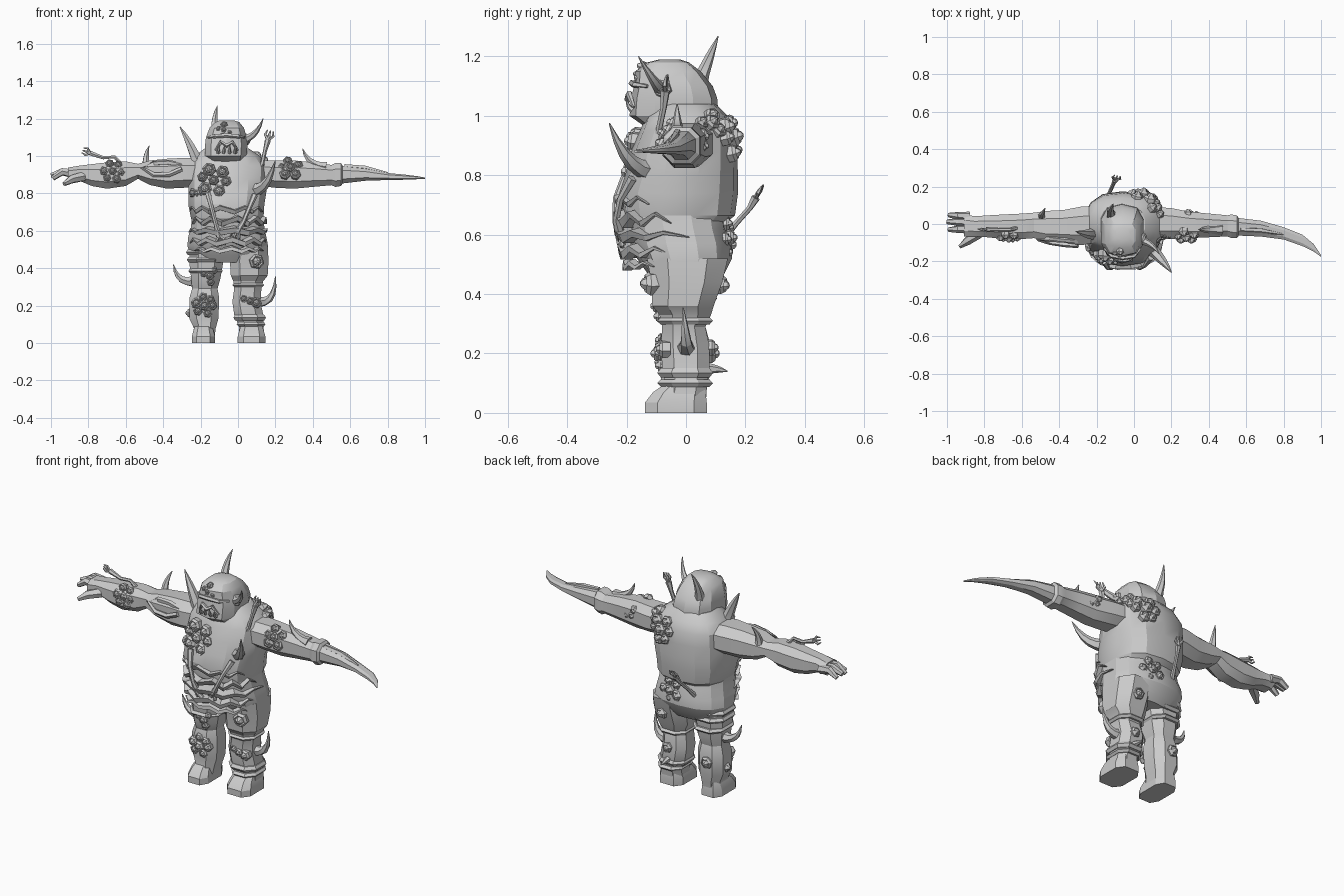
import bpy, bmesh, math, random
from mathutils import Vector

random.seed(4)
TAU = math.tau
grey = bpy.data.materials.new("stone grey")
grey.diffuse_color = (0.6, 0.6, 0.6, 1)


def finish(name, bm, angle=25):
    bmesh.ops.recalc_face_normals(bm, faces=bm.faces)
    me = bpy.data.meshes.new(name)
    bm.to_mesh(me)
    bm.free()
    me.materials.append(grey)
    ob = bpy.data.objects.new(name, me)
    bpy.context.collection.objects.link(ob)
    bpy.context.view_layer.objects.active = ob
    ob.select_set(True)
    bpy.ops.object.shade_smooth_by_angle(angle=math.radians(angle))
    ob.select_set(False)
    return ob


def skin(bm, rings):
    """Join rings of points into a capped solid."""
    vs = [[bm.verts.new(p) for p in r] for r in rings]
    n = len(vs[0])
    for a, b in zip(vs, vs[1:]):
        for i in range(n):
            j = (i + 1) % n
            bm.faces.new((a[i], a[j], b[j], b[i]))
    bm.faces.new(vs[0][::-1])
    bm.faces.new(vs[-1])


def oval(t, a, b, e=0.8):
    c, s = math.cos(t), math.sin(t)
    return a * math.copysign(abs(c) ** e, c), b * math.copysign(abs(s) ** e, s)


def upright(name, rows, n=12, e=0.8):
    """rows: z, x min, x max, y min, y max"""
    rings = []
    for z, x0, x1, y0, y1 in rows:
        pts = [oval(TAU * (i + 0.5) / n, (x1 - x0) / 2, (y1 - y0) / 2, e) for i in range(n)]
        rings.append([((x0 + x1) / 2 + x, (y0 + y1) / 2 + y, z) for x, y in pts])
    bm = bmesh.new()
    skin(bm, rings)
    return finish(name, bm)


def sideways(name, rows, n=8):
    """rows: x, y min, y max, z min, z max"""
    rings = []
    for x, y0, y1, z0, z1 in rows:
        pts = [oval(TAU * (i + 0.5) / n, (y1 - y0) / 2, (z1 - z0) / 2) for i in range(n)]
        rings.append([(x, (y0 + y1) / 2 + y, (z0 + z1) / 2 + z) for y, z in pts])
    bm = bmesh.new()
    skin(bm, rings)
    return finish(name, bm)


def add_tube(bm, path, radii, n=6):
    path = [Vector(p) for p in path]
    rings = []
    for i, p in enumerate(path):
        d = (path[min(i + 1, len(path) - 1)] - path[max(i - 1, 0)]).normalized()
        u = d.cross(Vector((0.31, 0.87, 0.38))).normalized()
        v = d.cross(u)
        rings.append([p + radii[i] * (u * math.cos(TAU * k / n) + v * math.sin(TAU * k / n)) for k in range(n)])
    skin(bm, rings)


def tube(name, path, radii, n=6):
    bm = bmesh.new()
    add_tube(bm, path, radii, n)
    return finish(name, bm)


def horn(name, base, mid, tip, r):
    a, m, b = Vector(base), Vector(mid), Vector(tip)
    pts = [a * (1 - t) ** 2 + m * 2 * t * (1 - t) + b * t * t for t in (0, .2, .4, .6, .8, 1)]
    tube(name, pts, [r * 1.35, r, r * .85, r * .65, r * .4, r * .08])


def boils(name, centre, normal, spots, r, spread=0.05):
    """Cluster of rimmed pustules facing along normal."""
    c, nrm = Vector(centre), Vector(normal).normalized()
    u = nrm.cross(Vector((0.2, 0.1, 1))).normalized()
    v = nrm.cross(u)
    bm = bmesh.new()
    for i in range(spots):
        a = TAU * i / max(spots - 1, 1) + random.uniform(-.2, .2)
        k = 0 if i == spots - 1 else spread
        p = c + (u * math.cos(a) + v * math.sin(a)) * k - nrm * k * 0.25
        s = r * random.uniform(0.8, 1.15)
        rings = []
        for rad, h in ((1.1, -.9), (1.15, .1), (.85, .5), (.65, .35), (.5, .75), (.2, .95)):
            rings.append([p + nrm * h * s + rad * s * (u * math.cos(TAU * q / 6) + v * math.sin(TAU * q / 6))
                          for q in range(6)])
        skin(bm, rings)
    finish(name, bm)


def claw_limb(name, pts, r):
    """Thin withered limb ending in three small fingers."""
    pts = [Vector(p) for p in pts]
    bm = bmesh.new()
    add_tube(bm, pts, [r * 1.2] + [r * .85] * (len(pts) - 2) + [r * 1.3])
    d = (pts[-1] - pts[-2]).normalized()
    u = d.cross(Vector((0.2, 0.9, 0.1))).normalized()
    for k in (-1, 0, 1):
        m = pts[-1] + d * r * 2 + u * k * r * 1.8
        add_tube(bm, [pts[-1], m, m + d * r * 2 - u * k * r * .6], [r * .7, r * .6, r * .25], 5)
    finish(name, bm)


# Torso: pelvis and belly, then the jacket shell and the hump
upright("belly", [(.43, -.22, .12, -.10, .10), (.47, -.26, .16, -.13, .13), (.52, -.275, .165, -.165, .155),
                  (.57, -.27, .155, -.185, .155), (.62, -.255, .145, -.19, .14), (.70, -.25, .135, -.21, .13)], 14)
upright("chest", [(.64, -.24, .13, -.195, .135), (.665, -.255, .14, -.215, .165), (.74, -.27, .145, -.225, .175),
                  (.80, -.27, .155, -.205, .175), (.88, -.27, .16, -.185, .172), (.95, -.265, .16, -.155, .165),
                  (1.0, -.235, .12, -.135, .14), (1.04, -.18, .06, -.10, .10)], 14)

# Head: flat-topped block with a rounded back
upright("head", [(.965, -.16, .04, -.14, .10), (1.0, -.18, .05, -.19, .11), (1.06, -.18, .055, -.185, .105),
                 (1.10, -.175, .05, -.175, .09), (1.15, -.155, .035, -.17, .05), (1.18, -.125, .01, -.13, .01),
                 (1.19, -.10, -.02, -.09, -.02)], 10, .7)
tube("brow", [(-.16, -.13, 1.10), (-.12, -.172, 1.105), (-.06, -.182, 1.11), (0, -.172, 1.105), (.035, -.13, 1.10)],
     [.006, .011, .012, .011, .006], 5)
tube("lip", [(-.12, -.175, 1.03), (-.09, -.192, 1.075), (-.06, -.196, 1.055), (-.03, -.192, 1.075), (0, -.175, 1.03)],
     [.006, .011, .012, .011, .006], 5)
for i, x in enumerate((-.105, -.075, -.045, -.015)):
    horn(f"tooth_{i}", (x, -.18, 1.02), (x, -.20, 1.03), (x + .004, -.198, 1.06), .009)
boils("forehead_boils", (-.075, -.165, 1.14), (0, -1, .3), 5, .016, .03)
boils("temple_boil", (.045, -.08, 1.09), (1, -.4, .1), 1, .032)

# Belly gashes: jagged flaps of skin wrapping the front and sides
def flap(name, z, t0, t1, amp, out, h):
    bm = bmesh.new()
    rings = []
    n = 10
    for i in range(n + 1):
        t = t0 + (t1 - t0) * i / n
        x, y = oval(t, .208, .197)
        d = Vector((x, y, 0)).normalized()
        taper = math.sin(math.pi * (i + .35) / (n + .7))
        p = Vector((-.055 + x, -.02 + y, z + amp * (1 if i % 2 else -1)))
        up = Vector((0, 0, h * taper))
        rings.append([p + up - d * .03, p + up * .4 + d * out * taper, p - up + d * out * .5 * taper, p - up - d * .03])
    skin(bm, rings)
    finish(name, bm)


for i, row in enumerate(((.715, -2.9, -.5, .012, .025, .016), (.655, -2.7, -.1, .016, .03, .018),
                         (.60, -3.0, .1, .008, .028, .02), (.545, -2.9, -.1, .012, .015, .018),
                         (.50, -2.6, -.4, .008, -.005, .014))):
    flap(f"belly_flap_{i}", *row)

# Arms: a clawed hand on one side, a blade on the other
sideways("clawed_arm", [(-.18, -.10, .10, .83, .99), (-.28, -.12, .10, .825, .995), (-.38, -.105, .08, .82, .99),
                        (-.47, -.10, .075, .84, .98), (-.535, -.08, .065, .875, .96), (-.60, -.085, .06, .835, .975),
                        (-.70, -.085, .055, .82, .97), (-.78, -.075, .05, .835, .96), (-.85, -.07, .045, .865, .95),
                        (-.91, -.07, .055, .865, .94)])
for i, (y, x, z) in enumerate(((.04, -.99, .885), (.01, -1.0, .895), (-.025, -.99, .88))):
    tube(f"finger_{i}", [(-.88, y, .905), (-.94, y * 1.1, .915), (x, y * 1.2, z)], [.026, .021, .013], 6)
tube("thumb", [(-.83, -.05, .89), (-.89, -.09, .875), (-.93, -.12, .85)], [.028, .024, .012])
sideways("blade_arm", [(.08, -.09, .10, .84, .98), (.20, -.085, .09, .825, .98), (.30, -.08, .07, .82, .98),
                       (.40, -.075, .06, .83, .97), (.50, -.07, .05, .84, .955), (.52, -.08, .055, .83, .965),
                       (.55, -.08, .05, .835, .965), (.56, -.065, .035, .85, .95), (.68, -.07, .02, .865, .935),
                       (.80, -.085, -.015, .87, .91), (.90, -.12, -.055, .872, .90), (.96, -.148, -.105, .875, .892),
                       (1.0, -.176, -.165, .877, .885)])
tube("arm_gash", [(-.30, -.09, .95), (-.37, -.085, .965), (-.45, -.075, .96), (-.51, -.08, .935), (-.45, -.098, .90),
                  (-.37, -.11, .90), (-.30, -.115, .93)], [.014] * 7, 5)
tube("blade_ridge", [(.57, -.03, .945), (.68, -.035, .935), (.80, -.055, .91)], [.012, .014, .004], 5)

# Legs
upright("left_leg", [(.0, -.245, -.125, -.11, .07), (.08, -.24, -.115, -.09, .075), (.13, -.265, -.10, -.09, .085),
                     (.24, -.265, -.095, -.095, .085), (.29, -.25, -.105, -.08, .07), (.34, -.255, -.09, -.10, .085),
                     (.42, -.265, -.075, -.105, .09), (.50, -.265, -.06, -.115, .10)], 8)
upright("right_leg", [(.0, .0, .15, -.10, .07), (.09, .0, .14, -.075, .075), (.15, -.025, .14, -.085, .085),
                      (.22, -.035, .125, -.09, .085), (.29, -.025, .13, -.085, .07), (.33, -.03, .14, -.095, .09),
                      (.36, -.045, .165, -.12, .10), (.44, -.05, .17, -.125, .13), (.52, -.04, .165, -.14, .15)], 8)
for side, x0, x1 in (("left", -.25, -.12), ("right", -.005, .15)):
    upright(side + "_foot", [(0, x0, x1, -.143, .075), (.035, x0, x1, -.143, .075), (.07, x0 + .01, x1 - .01, -.115, .07),
                             (.10, x0 + .02, x1 - .02, -.07, .06)], 8, .6)

# Straps around the legs
for i, (z, h, x0, x1) in enumerate(((.445, .014, -.28, -.065), (.485, .014, -.285, -.05), (.385, .012, -.272, -.075),
                                    (.135, .016, -.03, .155), (.10, .012, -.012, .152), (.31, .012, -.035, .145))):
    d = .10 if i < 3 else .085
    upright(f"strap_{i}", [(z - h, x0 + .01, x1 - .01, -d - .005, d), (z, x0, x1, -d - .018, d + .012),
                           (z + h, x0 + .01, x1 - .01, -d - .005, d)], 8)

# Horns
horn("crown_horn", (-.12, .045, 1.11), (-.135, .075, 1.19), (-.11, .108, 1.268), .022)
horn("temple_horn", (.03, -.085, 1.09), (.10, -.10, 1.10), (.135, -.16, 1.2), .02)
horn("shoulder_horn", (-.21, -.05, .95), (-.25, -.06, 1.06), (-.31, -.04, 1.155), .03)
horn("chest_horn", (.09, -.13, .82), (.16, -.20, .82), (.20, -.258, .975), .03)
horn("clawed_arm_horn", (-.49, .04, .93), (-.50, .04, 1.0), (-.475, .085, 1.055), .02)
horn("blade_arm_horn", (.47, -.03, .94), (.37, -.03, .95), (.345, -.03, 1.04), .024)
horn("left_leg_horn", (-.24, 0, .33), (-.33, 0, .32), (-.345, -.01, .42), .024)
horn("right_leg_horn", (.11, 0, .22), (.20, .005, .21), (.20, -.01, .355), .024)
horn("calf_spike", (.06, .06, .15), (.06, .10, .15), (.06, .14, .14), .018)

# Withered limbs growing out of the body
claw_limb("shoulder_limb", [(.08, -.10, .87), (.13, -.09, .96), (.145, -.075, 1.03), (.16, -.07, 1.085)], .013)
claw_limb("back_limb", [(-.15, .12, .58), (-.13, .17, .64), (-.11, .215, .69), (-.10, .235, .725)], .012)
claw_limb("forearm_limb", [(-.62, -.02, .95), (-.66, -.03, .995), (-.72, -.03, .99), (-.79, -.03, 1.015)], .011)
claw_limb("belly_limb_left", [(-.16, -.20, .80), (-.14, -.235, .72), (-.12, -.235, .64), (-.10, -.215, .57)], .014)
claw_limb("belly_limb_right", [(.09, -.18, .79), (.06, -.22, .72), (.03, -.235, .65), (.0, -.22, .60)], .014)

# Boil clusters
for row in (("chest_boils", (-.13, -.195, .87), (-.1, -1, .1), 7, .03, .065),
            ("side_boils", (-.22, -.15, .80), (-.7, -1, 0), 3, .022, .03),
            ("forearm_boils", (-.67, -.08, .92), (0, -1, .2), 7, .022, .045),
            ("upper_arm_boils", (.28, -.075, .94), (0, -1, .5), 6, .026, .045),
            ("arm_back_boils", (.30, .06, .90), (0, 1, -.2), 4, .022, .035),
            ("upper_back_boils", (.05, .165, .93), (.2, 1, .2), 7, .027, .055),
            ("shoulder_boils", (.13, .09, .98), (.8, .6, .6), 4, .022, .035),
            ("lower_back_boils", (.0, .15, .59), (.1, 1, 0), 6, .026, .05),
            ("seat_boil", (.07, .12, .43), (.3, 1, -.1), 1, .034),
            ("hip_boil", (.10, -.12, .435), (.2, -1, 0), 1, .038),
            ("thigh_boils", (-.15, -.10, .36), (0, -1, 0), 4, .022, .035),
            ("shin_boils", (-.18, -.095, .20), (0, -1, 0), 7, .023, .045),
            ("calf_boil", (-.19, .085, .20), (0, 1, 0), 1, .03),
            ("outer_shin_boil", (-.26, 0, .16), (-1, 0, 0), 1, .025),
            ("right_shin_boils", (.065, -.085, .225), (0, -1, 0), 3, .024, .035),
            ("right_calf_boil", (.06, .085, .22), (0, 1, 0), 1, .025)):
    boils(*row)
